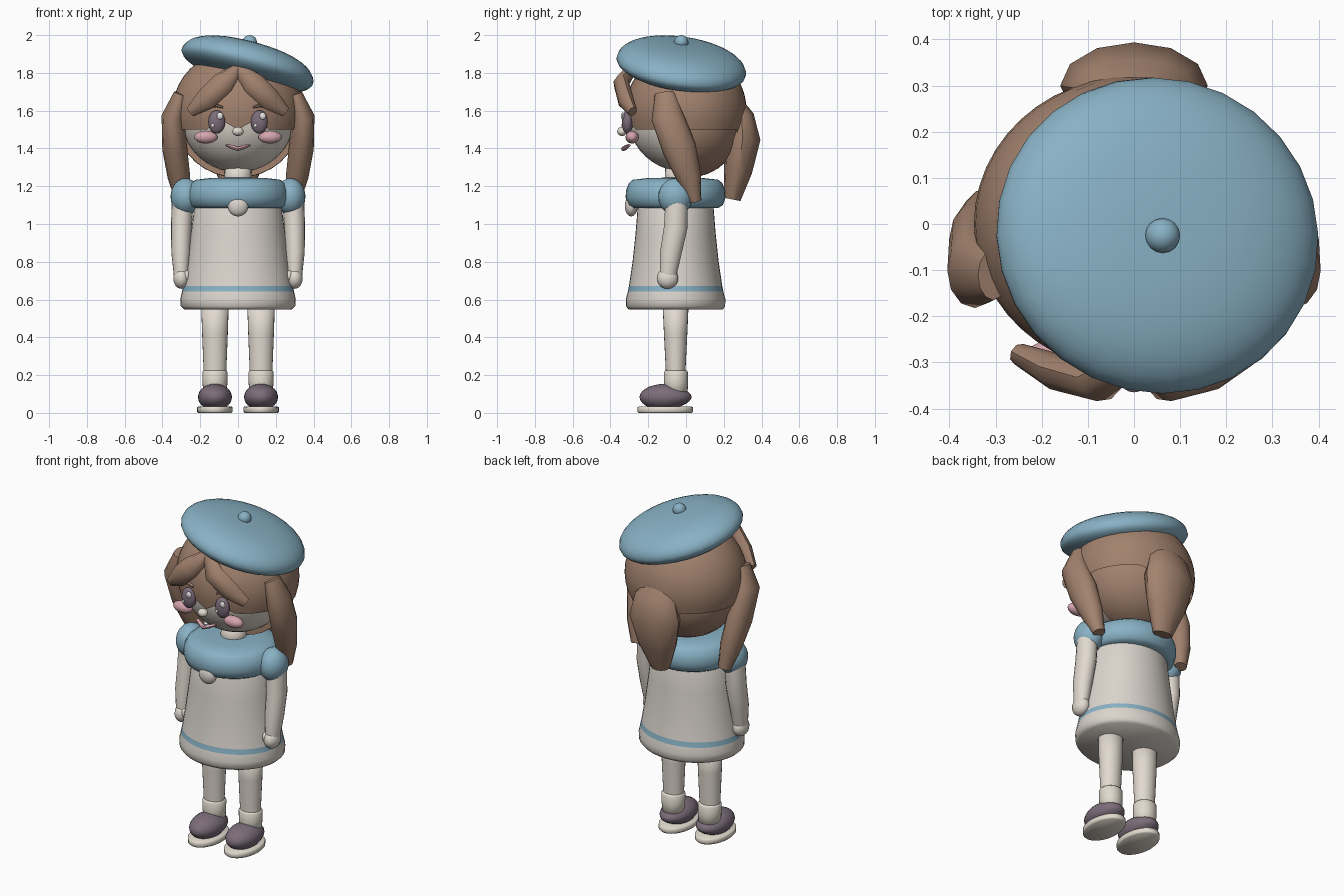
import bpy, bmesh
from math import sin, cos, pi, asin, radians, copysign
from mathutils import Vector, Matrix

if "Cube" in bpy.data.objects:
    bpy.data.objects.remove(bpy.data.objects["Cube"])


def material(name, r, g, b):
    m = bpy.data.materials.new(name)
    m.use_nodes = True
    m.diffuse_color = (r, g, b, 1)
    m.node_tree.nodes["Principled BSDF"].inputs["Base Color"].default_value = (r, g, b, 1)
    return m


BLUE = material("soft blue", .25, .445, .56)
BROWN = material("hair brown", .36, .222, .155)
SKIN = material("pale skin", .76, .70, .63)
CLOTH = material("dress cream", .71, .665, .61)
SOLE = material("sole cream", .75, .70, .61)
PURPLE = material("dusk purple", .2, .152, .195)
PINK = material("blush pink", .66, .37, .42)
WHITE = material("eye white", .85, .83, .8)


def finish(name, bm, mats, angle=35):
    bmesh.ops.recalc_face_normals(bm, faces=bm.faces)
    mesh = bpy.data.meshes.new(name)
    bm.to_mesh(mesh)
    bm.free()
    for m in mats:
        mesh.materials.append(m)
    ob = bpy.data.objects.new(name, mesh)
    bpy.context.collection.objects.link(ob)
    bpy.ops.object.select_all(action="DESELECT")
    ob.select_set(True)
    bpy.context.view_layer.objects.active = ob
    bpy.ops.object.shade_smooth_by_angle(angle=radians(angle))
    return ob


def skin_rings(bm, rings, caps=True):
    """Bridge equal rings of points into a tube."""
    vs = [[bm.verts.new(p) for p in ring] for ring in rings]
    n = len(vs[0])
    for a, b in zip(vs, vs[1:]):
        for j in range(n):
            bm.faces.new((a[j], a[(j + 1) % n], b[(j + 1) % n], b[j]))
    if caps:
        bm.faces.new(vs[0])
        bm.faces.new(vs[-1])


def ball(name, loc, size, mat, seg=24, rings=14):
    bm = bmesh.new()
    bmesh.ops.create_uvsphere(bm, u_segments=seg, v_segments=rings, radius=1,
                              matrix=Matrix.LocRotScale(Vector(loc), None, Vector(size)))
    return finish(name, bm, [mat])


def lathe(name, centre, profile, mat, seg=32):
    """Elliptical turned form; profile rows are x radius, y radius, z."""
    bm = bmesh.new()
    skin_rings(bm, [[(centre[0] + rx * cos(2 * pi * j / seg), centre[1] + ry * sin(2 * pi * j / seg), z)
                     for j in range(seg)] for rx, ry, z in profile])
    return finish(name, bm, [mat], 100)


def sweep(name, path, sizes, out, mat, seg=8, angle=45):
    """Tube along a path; sizes are (width, thickness), out points to its broad face."""
    bm = bmesh.new()
    pts, rings = [Vector(p) for p in path], []
    for i, p in enumerate(pts):
        t = (pts[min(i + 1, len(pts) - 1)] - pts[max(i - 1, 0)]).normalized()
        w = t.cross(Vector(out)).normalized()
        n = w.cross(t)
        rings.append([p + w * sizes[i][0] * cos(2 * pi * j / seg) + n * sizes[i][1] * sin(2 * pi * j / seg)
                      for j in range(seg)])
    skin_rings(bm, rings)
    return finish(name, bm, [mat], angle)


# Head, neck and nose
ball("head", (0, 0, 1.56), (.3, .305, .285), SKIN, 32, 20)
lathe("neck", (0, -.04), [(.075, .075, 1.18), (.07, .07, 1.32)], SKIN, 20)
ball("nose", (0, -.338, 1.49), (.03, .027, .024), SKIN, 16, 10)

# Hair cap with a jagged hem at the front and back
bm = bmesh.new()
seg, rows, rings = 48, 12, []
hems = []
for j in range(seg):
    a = 2 * pi * j / seg
    z = 1.5
    if abs(cos(a)) < .5 and j % 4 == 2:
        z += .05 if sin(a) < 0 else -.045
    elif abs(cos(a)) < .5 and j % 2:
        z += .025 if sin(a) < 0 else -.022
    hems.append(asin((z - 1.6) / .325))
for k in range(rows + 1):
    ring = []
    for j in range(seg):
        a, f = 2 * pi * j / seg, hems[j] + (1.5 - hems[j]) * k / rows
        ring.append((.347 * cos(f) * cos(a), .321 * cos(f) * sin(a), 1.6 + .325 * sin(f)))
    rings.append(ring)
skin_rings(bm, rings, False)
finish("hair_cap", bm, [BROWN])

# Lower back hair: rear part of an ellipsoid
bm = bmesh.new()
bmesh.ops.create_uvsphere(bm, u_segments=32, v_segments=16, radius=1,
                          matrix=Matrix.LocRotScale(Vector((0, .01, 1.53)), None, Vector((.32, .285, .285))))
cut = bmesh.ops.bisect_plane(bm, geom=bm.verts[:] + bm.edges[:] + bm.faces[:], plane_co=(0, -.02, 0),
                             plane_no=(0, -1, 0), clear_outer=True)
bmesh.ops.contextual_create(bm, geom=[e for e in cut["geom_cut"] if isinstance(e, bmesh.types.BMEdge)])
finish("back_hair", bm, [BROWN])

# Hanging back lock
sweep("back_lock", [(0, .25, 1.67), (0, .295, 1.57), (0, .3, 1.45), (0, .275, 1.28), (0, .245, 1.13)],
      [(.05, .03), (.13, .065), (.16, .094), (.12, .075), (.06, .044)], (0, 1, 0), BROWN, 12)

# Beret: tilted cushion with a full rounded rim, flatter below, with a button
bm = bmesh.new()
bmesh.ops.create_uvsphere(bm, u_segments=28, v_segments=20, radius=1)
for v in bm.verts:
    flat = max(0, 1 - v.co.z ** 2) ** .5
    swell = flat ** -.28 if flat > .01 else 1
    v.co = Vector((v.co.x * .36 * swell, v.co.y * .346 * swell,
                   copysign(abs(v.co.z), v.co.z) * (.12 if v.co.z > 0 else .088)))
bm.transform(Matrix.Translation((.05, -.025, 1.835)) @ Matrix.Rotation(radians(15), 4, "Y")
             @ Matrix.Rotation(radians(-8), 4, "X"))
finish("beret", bm, [BLUE])
ball("beret_button", (.062, -.025, 1.963), (.038, .038, .037), BLUE, 16, 10)

# Mouth: shallow smiling tube
sweep("mouth", [(-.062, -.3, 1.418), (-.03, -.318, 1.407), (0, -.33, 1.398), (.03, -.318, 1.407), (.062, -.3, 1.418)],
      [(.006, .01), (.011, .012), (.012, .014), (.011, .012), (.006, .01)], (0, -1, 0), PINK, 8)

# Mirrored parts
for side, s in (("left", 1), ("right", -1)):
    def at(*p):
        return (s * p[0], p[1], p[2])

    # Face details
    ball(side + "_eye", at(.113, -.31, 1.54), (.045, .03, .062), PURPLE, 20, 12)
    ball(side + "_eye_glint", (s * .113 + .018, -.335, 1.572), (.017, .009, .019), WHITE, 12, 8)
    ball(side + "_eye_spark", (s * .113 - .02, -.335, 1.522), (.009, .007, .01), WHITE, 10, 6)
    ball(side + "_cheek", at(.17, -.285, 1.46), (.062, .035, .034), PINK, 20, 10)
    sweep(side + "_brow", [at(.08, -.316, 1.618), at(.115, -.312, 1.628), at(.155, -.296, 1.616)],
          [(.006, .01), (.009, .012), (.005, .01)], (0, -1, 0), BROWN, 6)

    # Fringe blade and side lock
    sweep(side + "_fringe", [at(.0, -.285, 1.825), at(.08, -.343, 1.745), at(.17, -.32, 1.66), at(.25, -.282, 1.595)],
          [(.03, .03), (.062, .042), (.06, .04), (.03, .024)], (0, -1, .25), BROWN, 8)
    sweep(side + "_lock", [at(.305, -.11, 1.69), at(.345, -.1, 1.57), at(.335, -.035, 1.4),
                           at(.313, .015, 1.25), at(.293, .05, 1.12)],
          [(.055, .035), (.085, .06), (.09, .066), (.066, .06), (.032, .036)], (s, 0, 0), BROWN, 12)

    # Sleeve, arm and hand
    ball(side + "_sleeve", at(.278, -.055, 1.145), (.079, .092, .097), BLUE)
    sweep(side + "_arm", [at(.293, -.05, 1.12), at(.3, -.055, .98), at(.302, -.08, .85), at(.3, -.095, .73)],
          [(.058, .06), (.055, .063), (.051, .058), (.04, .045)], (0, -1, 0), SKIN, 18)
    ball(side + "_hand", at(.3, -.098, .712), (.043, .057, .055), SKIN, 18, 12)
    ball(side + "_thumb", at(.272, -.125, .725), (.018, .02, .03), SKIN, 12, 8)

    # Leg, sock and shoe
    lathe(side + "_leg", at(.122, -.055, 0), [(.06, .05, .12), (.06, .052, .22), (.068, .062, .42), (.074, .07, .6)],
          SKIN, 24)
    lathe(side + "_sock", at(.122, -.053, 0), [(.06, .06, .08), (.066, .064, .16), (.067, .064, .215),
                                               (.06, .058, .224)], SOLE, 24)
    bm = bmesh.new()
    bmesh.ops.create_uvsphere(bm, u_segments=24, v_segments=14, radius=1)
    for v in bm.verts:
        rise = 1 - .25 * max(0, v.co.y)
        v.co = Vector((s * .122 + v.co.x * .09, -.108 + v.co.y * .138, .084 + v.co.z * .07 * rise))
    finish(side + "_shoe", bm, [PURPLE])
    lathe(side + "_sole", at(.122, -.11, 0), [(.088, .14, 0), (.094, .146, .006), (.094, .146, .03), (.088, .14, .034)],
          SOLE, 28)

# Dress with a stripe, collar and brooch
dress = lathe("dress", (0, -.055), [(.285, .25, .548), (.303, .262, .565), (.306, .264, .6), (.297, .253, .642),
                                    (.291, .247, .672), (.27, .228, .8), (.25, .212, .95), (.23, .2, 1.1),
                                    (.2, .18, 1.16)], CLOTH, 40)
dress.data.materials.append(BLUE)
for f in dress.data.polygons:
    if .642 < f.center.z < .672:
        f.material_index = 1
lathe("collar", (0, -.055), [(.235, .225, 1.085), (.26, .25, 1.1), (.272, .265, 1.14), (.268, .262, 1.18),
                             (.25, .248, 1.215), (.225, .228, 1.234), (.15, .15, 1.243), (.07, .07, 1.245)], BLUE, 32)
ball("brooch", (0, -.29, 1.095), (.055, .034, .055), CLOTH, 20, 12)
